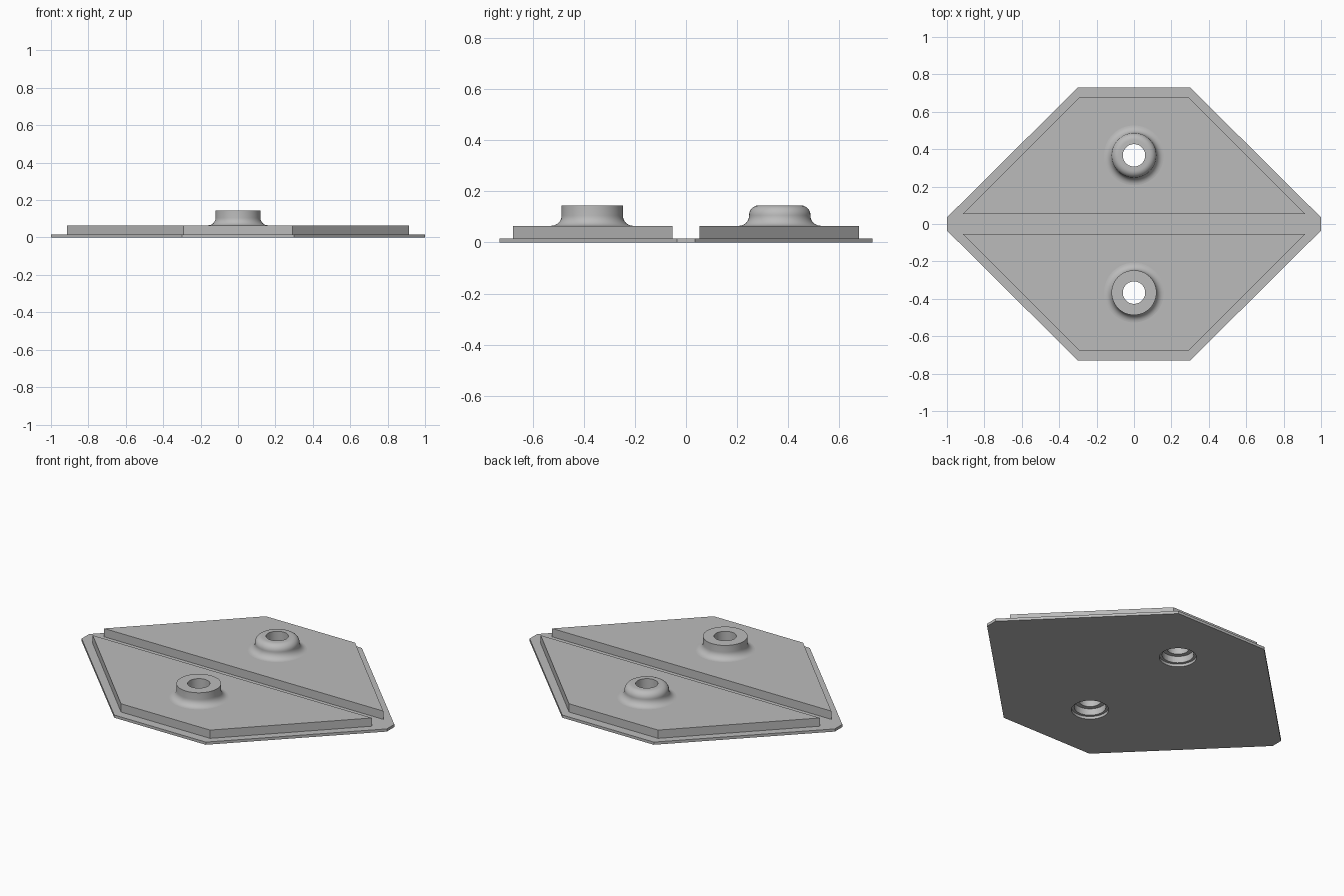
import bpy
import bmesh
from math import sin, cos, pi
from mathutils import Vector

cube = bpy.data.objects.get("Cube")
if cube:
    bpy.data.objects.remove(cube, do_unlink=True)

GREY = (0.5, 0.5, 0.5, 1)
SEGMENTS = 48
PLATE_TOP = 0.016
PANEL_TOP = 0.065
BOSS_TOP = 0.145
BOSS_Y = 0.367
BORE = 0.06
RECESS = 0.085
RECESS_TOP = 0.055

metal = bpy.data.materials.new("plain_grey")
metal.use_nodes = True
metal.diffuse_color = GREY
metal.node_tree.nodes["Principled BSDF"].inputs["Base Color"].default_value = GREY


def finish(name, bm):
    bmesh.ops.recalc_face_normals(bm, faces=bm.faces[:])
    mesh = bpy.data.meshes.new(name)
    bm.to_mesh(mesh)
    bm.free()
    obj = bpy.data.objects.new(name, mesh)
    bpy.context.collection.objects.link(obj)
    mesh.materials.append(metal)
    return obj


def circle(radius, y):
    steps = [2 * pi * i / SEGMENTS for i in range(SEGMENTS)]
    return [(radius * cos(a), y + radius * sin(a)) for a in steps]


def slab(name, loops, bottom, top):
    """Extruded outline; every loop after the first is a hole."""
    bm = bmesh.new()
    for loop in loops:
        verts = [bm.verts.new((x, y, bottom)) for x, y in loop]
        for a, b in zip(verts, verts[1:] + verts[:1]):
            bm.edges.new((a, b))
    bmesh.ops.triangle_fill(bm, edges=bm.edges[:], use_beauty=True, normal=Vector((0, 0, 1)))
    ext = bmesh.ops.extrude_face_region(bm, geom=bm.faces[:], use_keep_orig=True)
    raised = [g for g in ext["geom"] if isinstance(g, bmesh.types.BMVert)]
    bmesh.ops.translate(bm, verts=raised, vec=(0, 0, top - bottom))
    return finish(name, bm)


def arc(cx, cz, radius, start, end, steps=8):
    angles = [start + (end - start) * i / steps for i in range(steps + 1)]
    return [(cx + radius * cos(a), cz + radius * sin(a)) for a in angles]


def lathe(name, profile, y):
    """Revolve a closed (radius, z) profile around a vertical axis."""
    bm = bmesh.new()
    rings = [[bm.verts.new((px, py, z)) for px, py in circle(r, y)] for r, z in profile]
    for low, high in zip(rings, rings[1:] + rings[:1]):
        for i in range(SEGMENTS):
            j = (i + 1) % SEGMENTS
            bm.faces.new((low[i], low[j], high[j], high[i]))
    obj = finish(name, bm)
    bpy.ops.object.select_all(action="DESELECT")
    bpy.context.view_layer.objects.active = obj
    obj.select_set(True)
    bpy.ops.object.shade_smooth_by_angle(angle=pi / 6)


# Base plate with two holes
corner = [(0.3, 0.73), (1, 0.035)]
outline = corner + [(x, -y) for x, y in reversed(corner)]
outline += [(-x, y) for x, y in reversed(outline)]
slab("base_plate", [outline, circle(0.1, BOSS_Y), circle(0.1, -BOSS_Y)], 0, PLATE_TOP)

# Raised panels either side of the central groove
for label, side in (("front", -1), ("back", 1)):
    panel = [(x, side * y) for x, y in
             ((-0.915, 0.053), (0.915, 0.053), (0.292, 0.678), (-0.292, 0.678))]
    slab(label + "_panel", [panel, circle(RECESS, side * BOSS_Y)], PLATE_TOP, PANEL_TOP)

# Flared bosses: square rim in front, rounded rim at the back
flare = arc(0.16, PANEL_TOP + 0.04, 0.04, 1.5 * pi, pi)
inside = [(BORE, BOSS_TOP), (BORE, RECESS_TOP), (RECESS, RECESS_TOP), (RECESS, PANEL_TOP)]
lathe("front_boss", flare + [(0.12, BOSS_TOP)] + inside, -BOSS_Y)
lathe("back_boss", flare + arc(0.082, BOSS_TOP - 0.038, 0.038, 0, pi / 2) + inside, BOSS_Y)
